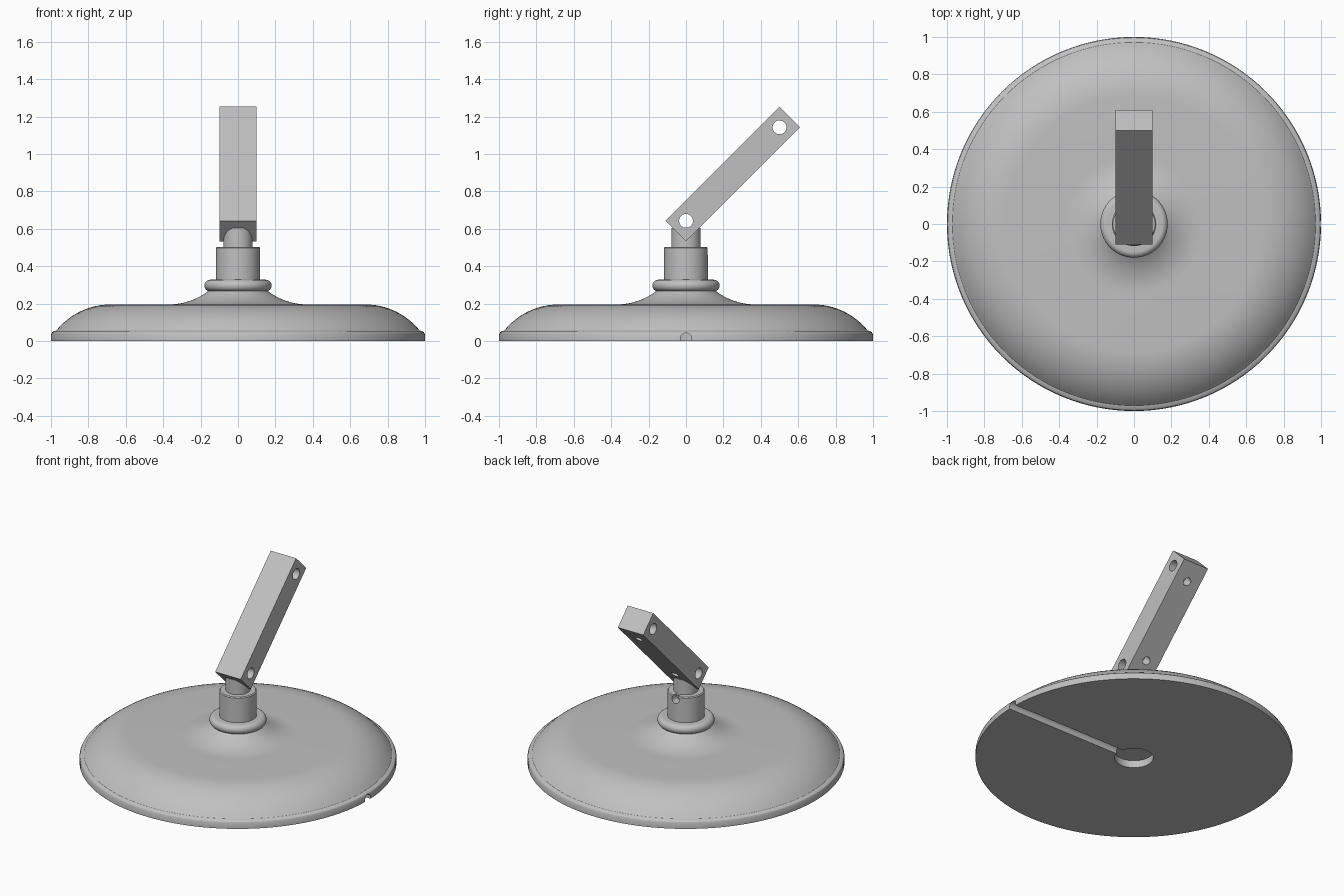
import bpy, bmesh
from math import sin, cos, asin, pi, radians
from mathutils import Matrix, Vector

if "Cube" in bpy.data.objects:
    bpy.data.objects.remove(bpy.data.objects["Cube"])

GREY = (0.53, 0.53, 0.53, 1)
metal = bpy.data.materials.new("satin grey")
metal.use_nodes = True
metal.diffuse_color = GREY
metal.node_tree.nodes["Principled BSDF"].inputs["Base Color"].default_value = GREY


def add_object(name, bm):
    bmesh.ops.recalc_face_normals(bm, faces=bm.faces)
    mesh = bpy.data.meshes.new(name)
    bm.to_mesh(mesh)
    bm.free()
    mesh.materials.append(metal)
    obj = bpy.data.objects.new(name, mesh)
    bpy.context.collection.objects.link(obj)
    return obj


def lathe(name, profile, steps=128):
    """Spin an (r, z) profile around the z axis."""
    bm = bmesh.new()
    verts = [bm.verts.new((r, 0, z)) for r, z in profile]
    edges = [bm.edges.new(pair) for pair in zip(verts, verts[1:])]
    bmesh.ops.spin(bm, geom=verts + edges, cent=(0, 0, 0), axis=(0, 0, 1),
                   angle=2 * pi, steps=steps, use_merge=True)
    bmesh.ops.remove_doubles(bm, verts=bm.verts, dist=0.0001)
    return add_object(name, bm)


def box(name, size, matrix):
    bm = bmesh.new()
    bmesh.ops.create_cube(bm, size=1, matrix=matrix @ Matrix.Diagonal((*size, 1)))
    return add_object(name, bm)


def rod(name, start, end, radius):
    start, end = Vector(start), Vector(end)
    axis = end - start
    turn = axis.to_track_quat('Z', 'Y').to_matrix().to_4x4()
    bm = bmesh.new()
    bmesh.ops.create_cone(bm, cap_ends=True, segments=40, radius1=radius, radius2=radius,
                          depth=axis.length,
                          matrix=Matrix.Translation((start + end) / 2) @ turn)
    return add_object(name, bm)


def cut(obj, cutters):
    """Subtract each cutter, then discard it."""
    bpy.context.view_layer.objects.active = obj
    for cutter in cutters:
        cutter.hide_render = True
        mod = obj.modifiers.new("cut", 'BOOLEAN')
        mod.operation, mod.solver, mod.object = 'DIFFERENCE', 'EXACT', cutter
        bpy.ops.object.modifier_apply(modifier=mod.name)
        bpy.data.objects.remove(cutter)


def smooth(obj):
    bpy.ops.object.select_all(action='DESELECT')
    obj.select_set(True)
    bpy.context.view_layer.objects.active = obj
    bpy.ops.object.shade_smooth_by_angle(angle=radians(30))


# Domed base: rounded rim, convex shoulder, flat top, concave flare to the neck
def arc(r0, z0, dr, dz, n=12):
    """Arc that leaves (r0, z0) horizontally and arrives at (r0 + dr, z0 + dz)."""
    radius = (dr * dr + dz * dz) / (2 * abs(dz))
    span = asin(abs(dr) / radius)
    sr, sz = (1 if dr > 0 else -1), (1 if dz > 0 else -1)
    return [(r0 + sr * radius * sin(span * i / n), z0 + sz * radius * (1 - cos(span * i / n)))
            for i in range(n + 1)]


rim = [(0, 0), (1, 0), (1, 0.035), (0.995, 0.046), (0.985, 0.053)]
shoulder = arc(0.68, 0.196, 0.292, -0.14)[::-1]
flare = arc(0.37, 0.196, -0.215, 0.075)
base = lathe("base", rim + shoulder + flare + [(0, 0.271)])

# Underside: round pocket and a round-topped cable groove to the rim
cut(base, [
    rod("pocket_cutter", (0, 0, -0.1), (0, 0, 0.05), 0.122),
    rod("groove_cutter", (0.05, 0, 0.013), (1.2, 0, 0.013), 0.03),
    box("groove_mouth_cutter", (1.15, 0.06, 0.113), Matrix.Translation((0.625, 0, -0.0435))),
])
smooth(base)

# Collar ring around the neck
collar_curve = [(0.149 + 0.031 * sin(a), 0.297 - 0.031 * cos(a))
                for a in [pi * i / 16 for i in range(17)]]
collar = lathe("collar", [(0, 0.266)] + collar_curve + [(0, 0.328)], 96)
smooth(collar)

# Socket with a small cable hole at the back
socket = lathe("socket", [(0, 0.3), (0.118, 0.3), (0.118, 0.498), (0.112, 0.504), (0, 0.504)], 96)
cut(socket, [rod("cable_hole_cutter", (0, 0.06, 0.48), (0, 0.2, 0.48), 0.028)])
smooth(socket)

# Swivel post rising into the arm
post = lathe("post", [(0, 0.49), (0.078, 0.49), (0.078, 0.605), (0, 0.605)], 64)
smooth(post)

# Tilted arm: square bar with cross holes and blind holes in its underside
centre = Vector((0, 0.25, 0.893))
along = Vector((0, 1, 1)).normalized()
under = Vector((0, 1, -1)).normalized()
side = Vector((0.2, 0, 0))
arm = box("arm", (0.196, 0.863, 0.156),
          Matrix.Translation(centre) @ Matrix.Rotation(radians(45), 4, 'X'))
cutters = []
for t in (-0.3535, 0.3535):
    p = centre + along * t
    cutters.append(rod("cross_hole_cutter", p - side, p + side, 0.037))
for t in (-0.26, 0.305):
    p = centre + along * t
    cutters.append(rod("blind_hole_cutter", p + under * 0.01, p + under * 0.2, 0.027))
cut(arm, cutters)
smooth(arm)
